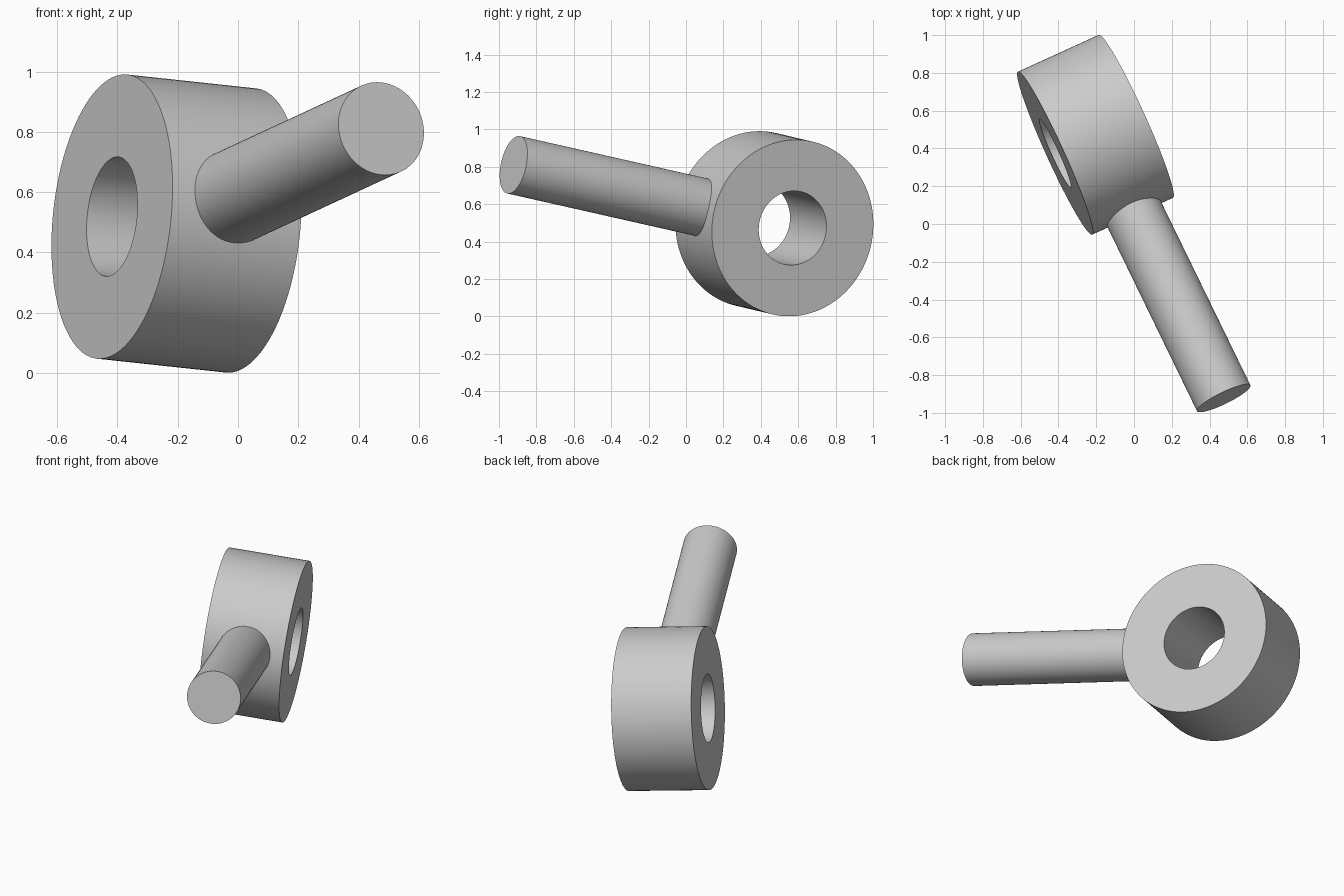
import bpy
import bmesh
from math import tau, radians
from mathutils import Vector, Matrix

cube = bpy.data.objects.get("Cube")
if cube:
    bpy.data.objects.remove(cube, do_unlink=True)

# Plain grey metal
grey = bpy.data.materials.new("plain_grey")
grey.use_nodes = True
grey.diffuse_color = (0.6, 0.6, 0.6, 1)
grey.node_tree.nodes["Principled BSDF"].inputs["Base Color"].default_value = grey.diffuse_color


def lathe(name, profile, start, end, closed, steps=128):
    """Spin a (radius, fraction of length) profile about the line start-end."""
    axis = end - start
    bm = bmesh.new()
    verts = [bm.verts.new((r, 0, t * axis.length)) for r, t in profile]
    edges = [bm.edges.new(pair) for pair in zip(verts, verts[1:])]
    if closed:
        edges.append(bm.edges.new((verts[-1], verts[0])))
    bmesh.ops.spin(bm, geom=verts + edges, axis=(0, 0, 1), cent=(0, 0, 0),
                   angle=tau, steps=steps, use_merge=True)
    bmesh.ops.remove_doubles(bm, verts=bm.verts, dist=0.0001)
    bmesh.ops.recalc_face_normals(bm, faces=bm.faces)
    mesh = bpy.data.meshes.new(name)
    bm.to_mesh(mesh)
    bm.free()
    mesh.materials.append(grey)
    obj = bpy.data.objects.new(name, mesh)
    bpy.context.collection.objects.link(obj)
    turn = axis.to_track_quat('Z', 'Y').to_matrix().to_4x4()
    obj.matrix_world = Matrix.Translation(start) @ turn
    bpy.ops.object.select_all(action='DESELECT')
    obj.select_set(True)
    bpy.context.view_layer.objects.active = obj
    bpy.ops.object.shade_smooth_by_angle(angle=radians(30))
    return obj


# Thick ring with a through bore
ring_left = Vector((0.01, 0.57, 0.473))
ring_right = Vector((-0.418, 0.375, 0.519))
outer, bore = 0.474, 0.199
lathe("ring", [(bore, 0), (outer, 0), (outer, 1), (bore, 1)],
      ring_right, ring_left, True)

# Round shaft, radial to the ring and rooted inside its wall
centre = (ring_left + ring_right) / 2
tip = Vector((0.475, -0.922, 0.811))
root = centre + (tip - centre).normalized() * 0.36
radius = 0.157
lathe("shaft", [(0, 0), (radius, 0), (radius, 1), (0, 1)], root, tip, False)
